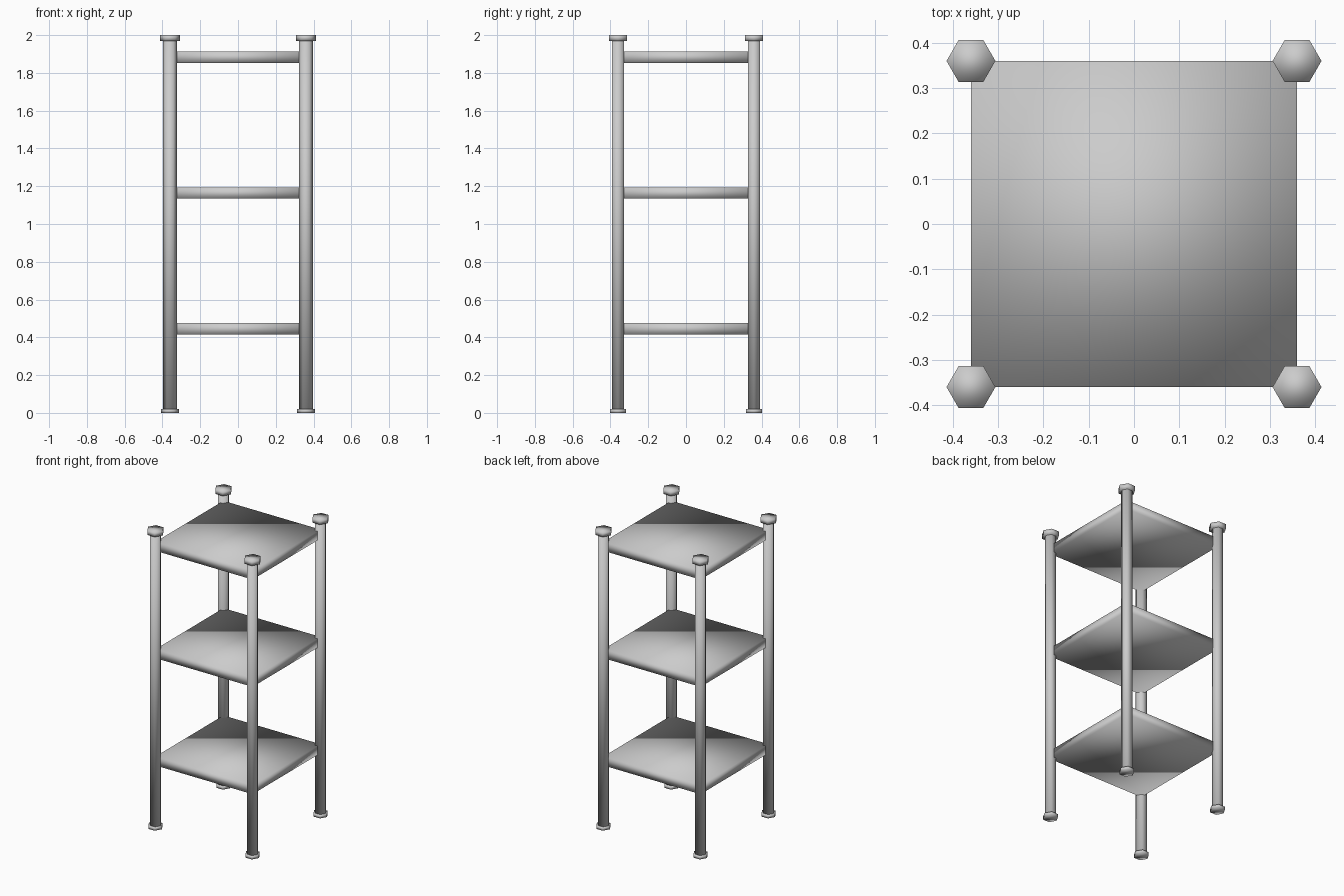
import bpy

if "Cube" in bpy.data.objects:
    bpy.data.objects.remove(bpy.data.objects["Cube"])

S = 0.36  # half distance between post centres


def smooth(ob):
    for p in ob.data.polygons:
        p.use_smooth = True


def hex_part(name, x, y, z0, z1, r):
    # six-sided prism with corners pointing along x
    bpy.ops.mesh.primitive_cylinder_add(vertices=6, radius=r, depth=z1 - z0,
                                        location=(x, y, (z0 + z1) / 2))
    ob = bpy.context.object
    ob.name = name
    for v in ob.data.vertices:
        v.co.x, v.co.y = v.co.y, v.co.x
    ob.data.flip_normals()
    smooth(ob)


# corner posts with foot and cap
for sx, lr in ((-1, "left"), (1, "right")):
    for sy, fb in ((-1, "front"), (1, "back")):
        x, y = sx * S, sy * S
        hex_part(f"post_{fb}_{lr}", x, y, 0.01, 1.99, 0.036)
        hex_part(f"foot_{fb}_{lr}", x, y, 0.0, 0.02, 0.048)
        hex_part(f"cap_{fb}_{lr}", x, y, 1.97, 2.0, 0.054)

# three square shelves
for name, z in (("lower", 0.445), ("middle", 1.164), ("upper", 1.883)):
    bpy.ops.mesh.primitive_cube_add(size=1, location=(0, 0, z))
    ob = bpy.context.object
    ob.name = f"{name}_shelf"
    for v in ob.data.vertices:
        v.co.x *= 2 * S
        v.co.y *= 2 * S
        v.co.z *= 0.06
    smooth(ob)
